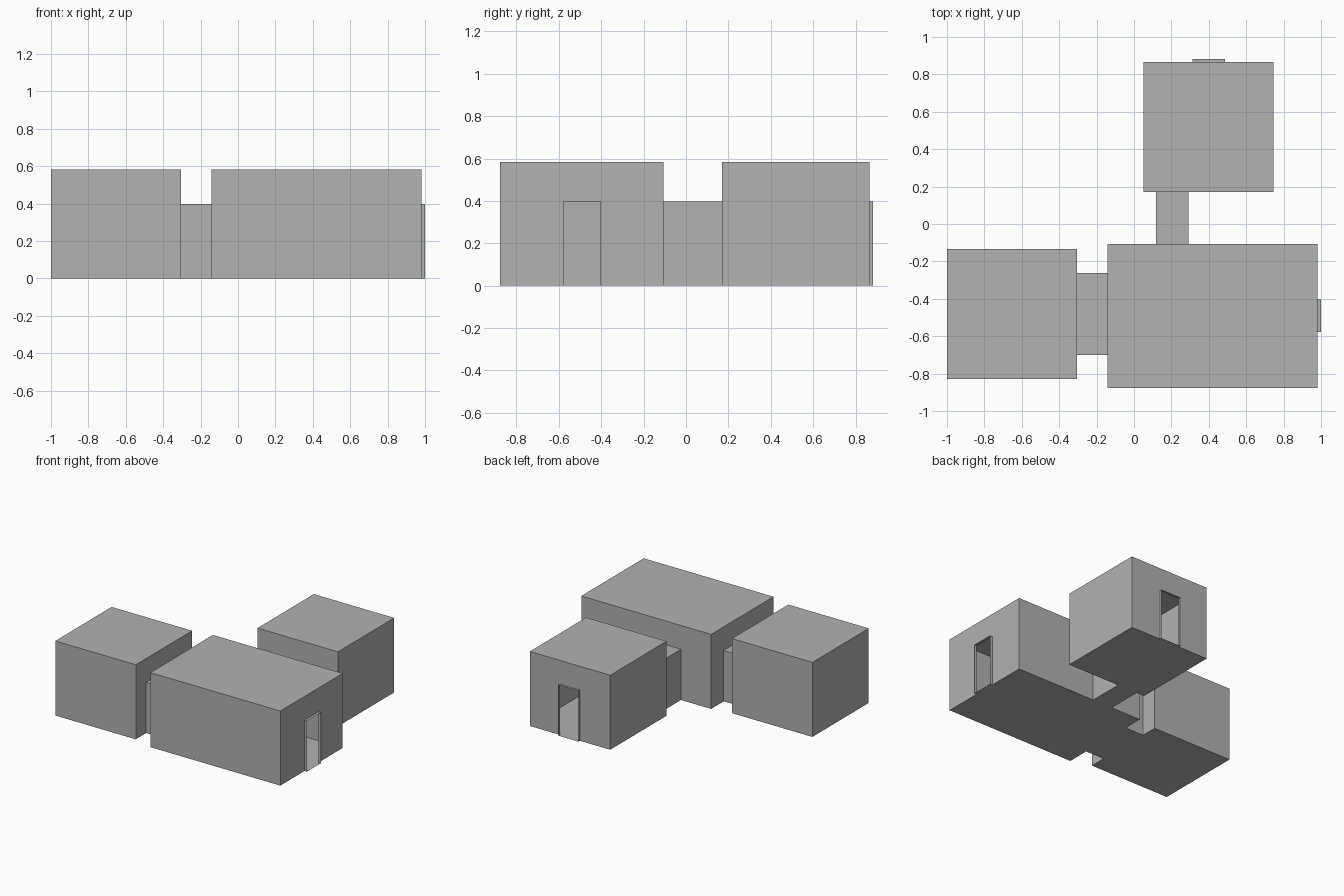
import bpy
import bmesh

cube = bpy.data.objects.get("Cube")
if cube:
    bpy.data.objects.remove(cube, do_unlink=True)

stone = bpy.data.materials.new("plain grey")
stone.use_nodes = True
grey = (0.445, 0.445, 0.445, 1)
stone.diffuse_color = grey
stone.node_tree.nodes["Principled BSDF"].inputs["Base Color"].default_value = grey

ROOM_H = 0.583
DOOR_H = 0.397


def shell(name, x, y, height, doors=None, open_sides=()):
    """Thin-walled box; doors maps a side to (start, end), open_sides have no wall."""
    doors = doors or {}
    bm = bmesh.new()

    def quad(points):
        bm.faces.new([bm.verts.new(p) for p in points])

    # Floor and ceiling
    for z, step in ((0, -1), (height, 1)):
        ring = [(x[0], y[0], z), (x[1], y[0], z), (x[1], y[1], z), (x[0], y[1], z)]
        quad(ring[::step])

    # Walls, each divided around its doorway
    sides = {"left": (0, x[1], 1), "right": (0, x[0], -1),
             "back": (1, y[1], -1), "front": (1, y[0], 1)}
    for side, (axis, at, step) in sides.items():
        if side in open_sides:
            continue
        a, b = y if axis == 0 else x
        panels = [(a, b, 0, height)]
        if side in doors:
            c, d = doors[side]
            panels = [(a, c, 0, height), (d, b, 0, height), (c, d, DOOR_H, height)]
        for s, e, low, high in panels:
            corners = [(s, low), (e, low), (e, high), (s, high)][::step]
            quad([(at, u, z) if axis == 0 else (u, at, z) for u, z in corners])

    bmesh.ops.remove_doubles(bm, verts=bm.verts, dist=0.0001)
    mesh = bpy.data.meshes.new(name)
    bm.to_mesh(mesh)
    bm.free()
    mesh.materials.append(stone)
    bpy.context.collection.objects.link(bpy.data.objects.new(name, mesh))


# Shared doorway spans
wide_gap = (-0.70, -0.262)
narrow_gap = (0.118, 0.291)
side_door = (-0.577, -0.403)
back_door = (0.312, 0.486)

# Rooms
shell("small_room", (-1, -0.304), (-0.829, -0.133), ROOM_H, {"left": wide_gap})
shell("main_room", (-0.143, 0.98), (-0.877, -0.106), ROOM_H,
      {"right": wide_gap, "back": narrow_gap, "left": side_door})
shell("back_room", (0.05, 0.745), (0.17, 0.865), ROOM_H,
      {"front": narrow_gap, "back": back_door})

# Corridors and short door frames, open at both ends
shell("wide_corridor", (-0.304, -0.143), wide_gap, DOOR_H, open_sides=("left", "right"))
shell("narrow_corridor", narrow_gap, (-0.106, 0.17), DOOR_H, open_sides=("front", "back"))
shell("side_door_frame", (0.98, 1), side_door, DOOR_H, open_sides=("left", "right"))
shell("back_door_frame", back_door, (0.865, 0.882), DOOR_H, open_sides=("front", "back"))
